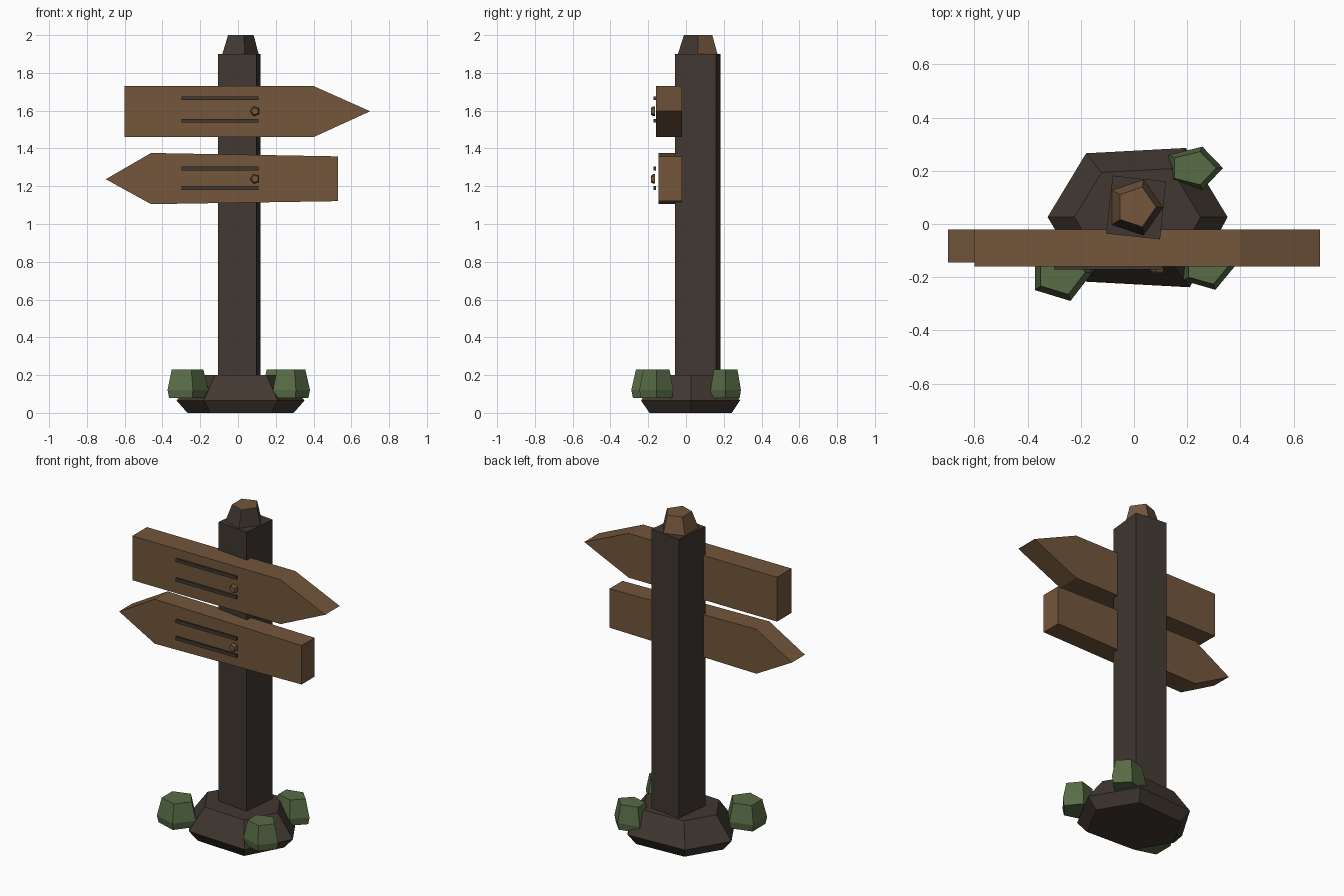
import bpy, bmesh, math
from mathutils import Vector

if "Cube" in bpy.data.objects:
    bpy.data.objects.remove(bpy.data.objects["Cube"])


def material(name, rgb):
    m = bpy.data.materials.new(name)
    lin = [((c / 255 + 0.055) / 1.055) ** 2.4 for c in rgb]
    m.diffuse_color = (*lin, 1)
    m.use_nodes = True
    m.node_tree.nodes["Principled BSDF"].inputs["Base Color"].default_value = m.diffuse_color
    return m


BARK = material("dark bark", (65, 56, 49))
WOOD = material("brown wood", (115, 86, 60))
MOSS = material("moss green", (88, 108, 70))


def loft(name, rings, *mats):
    """Closed solid through a stack of equal-sized point rings."""
    bm = bmesh.new()
    vs = [[bm.verts.new(p) for p in r] for r in rings]
    n = len(rings[0])
    for a, b in zip(vs, vs[1:]):
        for i in range(n):
            j = (i + 1) % n
            bm.faces.new((a[i], a[j], b[j], b[i]))
    bm.faces.new(vs[0][::-1])
    bm.faces.new(vs[-1])
    bmesh.ops.recalc_face_normals(bm, faces=bm.faces)
    me = bpy.data.meshes.new(name)
    bm.to_mesh(me)
    bm.free()
    for m in mats:
        me.materials.append(m)
    ob = bpy.data.objects.new(name, me)
    bpy.context.collection.objects.link(ob)
    return ob


def ngon(n, cx, cy, rx, ry, z, turn=0.0):
    return [(cx + rx * math.cos(turn + math.tau * i / n),
             cy + ry * math.sin(turn + math.tau * i / n), z) for i in range(n)]


def extrude_y(name, outline, y0, y1, mat):
    return loft(name, [[(x, y, z) for x, z in outline] for y in (y0, y1)], mat)


# stone-like footing: slightly irregular hexagon in three levels
HEX = [(0.34, 0), (0.183, 0.26), (-0.192, 0.24), (-0.337, 0), (-0.192, -0.243), (0.198, -0.264)]
loft("base", [[(0.012 + x * s, 0.026 + y * s, z) for x, y in HEX]
              for s, z in ((0.83, 0), (1, 0.065), (0.7, 0.2))], BARK)

# square post, turned a little
post = [(-0.08, 0.182), (-0.105, -0.036), (0.098, -0.058), (0.12, 0.16)]
loft("post", [[(x, y, z) for x, y in post] for z in (0.1, 1.9)], BARK)

# five-sided cap, its front faces dark
cap = loft("post_cap", [ngon(5, 0.003, 0.062, 0.106, 0.11, 1.9),
                        ngon(5, 0.008, 0.064, 0.075, 0.079, 2.0)], WOOD, BARK)
for p in cap.data.polygons:
    if p.normal.y < -0.2:
        p.material_index = 1

# arrow boards
extrude_y("upper_board", [(-0.6, 1.46), (0.4, 1.46), (0.7, 1.597), (0.4, 1.73), (-0.6, 1.73)],
          -0.16, -0.02, WOOD)
extrude_y("lower_board", [(-0.7, 1.237), (-0.46, 1.105), (0.53, 1.121), (0.53, 1.358), (-0.46, 1.376)],
          -0.145, -0.02, WOOD)

# grain strips and nail on each board
for label, strips, nail_z in (("upper", (1.666, 1.547), 1.597), ("lower", (1.294, 1.19), 1.239)):
    for k, z in enumerate(strips):
        extrude_y(f"{label}_grain_strip_{k + 1}",
                  [(-0.3, z - 0.01), (0.108, z - 0.01), (0.108, z + 0.01), (-0.3, z + 0.01)],
                  -0.171, -0.16, BARK)
    loft(f"{label}_nail", [[(x, y, z) for x, z, y in ngon(5, 0.09, nail_z, r, r, y, math.pi)]
                           for r, y in ((0.027, -0.165), (0.027, -0.174), (0.02, -0.184))], WOOD)

# mossy rocks around the footing
for k, (cx, cy, rx, ry) in enumerate(((0.222, 0.21, 0.113, 0.085),
                                      (-0.276, -0.182, 0.12, 0.113),
                                      (0.273, -0.157, 0.108, 0.095))):
    loft(f"moss_rock_{k + 1}", [ngon(5, cx, cy, rx * s, ry * s, z)
                                for s, z in ((0.92, 0.08), (1, 0.122), (0.77, 0.23))], MOSS)
